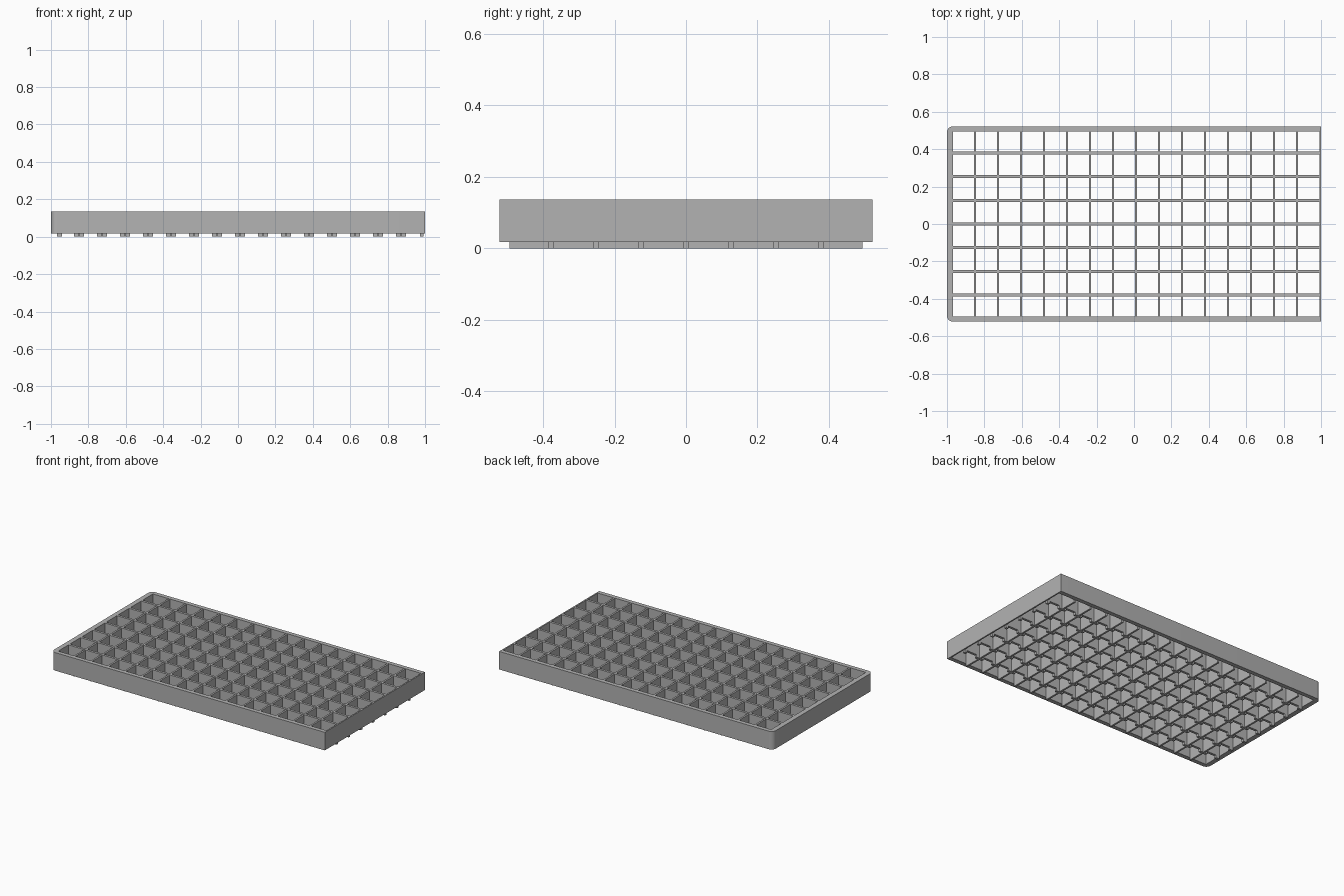
import bpy, bmesh, math
from mathutils import Matrix, Vector

if "Cube" in bpy.data.objects:
    bpy.data.objects.remove(bpy.data.objects["Cube"])

# main sizes
Z0, Z1 = 0.017, 0.136            # underside and top of the rim
HX, HY = 1.0, 0.522              # outer half sizes
IX0, IX1, IY = -0.968, 0.991, 0.494   # inside of the rim
PX, PY = 0.123, 0.1264           # cell pitch
X_LINES = [-0.850 + i * PX for i in range(15)]
Y_LINES = [k * PY for k in range(-3, 4)]

grey = bpy.data.materials.new("mid_grey")
grey.diffuse_color = (0.45, 0.45, 0.45, 1)
grey.use_nodes = True
grey.node_tree.nodes["Principled BSDF"].inputs["Base Color"].default_value = grey.diffuse_color


def finish(bm, name):
    bmesh.ops.recalc_face_normals(bm, faces=bm.faces)
    me = bpy.data.meshes.new(name)
    bm.to_mesh(me)
    bm.free()
    me.materials.append(grey)
    ob = bpy.data.objects.new(name, me)
    bpy.context.collection.objects.link(ob)
    return ob


def boxes(name, specs):
    """One object made of boxes given as (x0, x1, y0, y1, z0, z1)."""
    bm = bmesh.new()
    for x0, x1, y0, y1, z0, z1 in specs:
        mid = Vector(((x0 + x1) / 2, (y0 + y1) / 2, (z0 + z1) / 2))
        m = Matrix.Translation(mid) @ Matrix.Diagonal((x1 - x0, y1 - y0, z1 - z0, 1))
        bmesh.ops.create_cube(bm, size=1, matrix=m)
    return finish(bm, name)


# rim on three sides, with rounded left corners
R = 0.032
outline = [(HX, HY)]
for cy, start in ((HY - R, 90), (-HY + R, 180)):
    for i in range(9):
        a = math.radians(start + 90 * i / 8)
        outline.append((-HX + R + R * math.cos(a), cy + R * math.sin(a)))
outline += [(HX, -HY), (HX, -IY), (IX0, -IY), (IX0, IY), (HX, IY)]
bm = bmesh.new()
face = bm.faces.new([bm.verts.new((x, y, Z0)) for x, y in outline])
ext = bmesh.ops.extrude_face_region(bm, geom=[face], use_keep_orig=True)
bmesh.ops.translate(bm, vec=(0, 0, Z1 - Z0),
                    verts=[g for g in ext["geom"] if isinstance(g, bmesh.types.BMVert)])
rim = finish(bm, "rim")
bpy.context.view_layer.objects.active = rim
rim.select_set(True)
bpy.ops.object.shade_smooth_by_angle(angle=math.radians(30))

# thin flat wall closing the right end
boxes("end_wall", [(IX1, HX, -IY, IY, Z0, Z1)])

# long dividers along x
T = 0.008
boxes("long_dividers", [(IX0, IX1, y - T, y + T, Z0, Z1) for y in Y_LINES])

# cross dividers along y, reaching down to the ground
boxes("cross_dividers", [(x - 0.006, x + 0.006, -IY, IY, 0, Z1 - 0.002) for x in X_LINES])

# short feet under each crossing and at both ends of the long dividers
spans = [(IX0, -0.942)] + [(x - 0.027, x + 0.027) for x in X_LINES] + [(0.973, IX1)]
boxes("feet", [(a, b, y - T, y + T, 0, Z0) for y in Y_LINES for a, b in spans])
